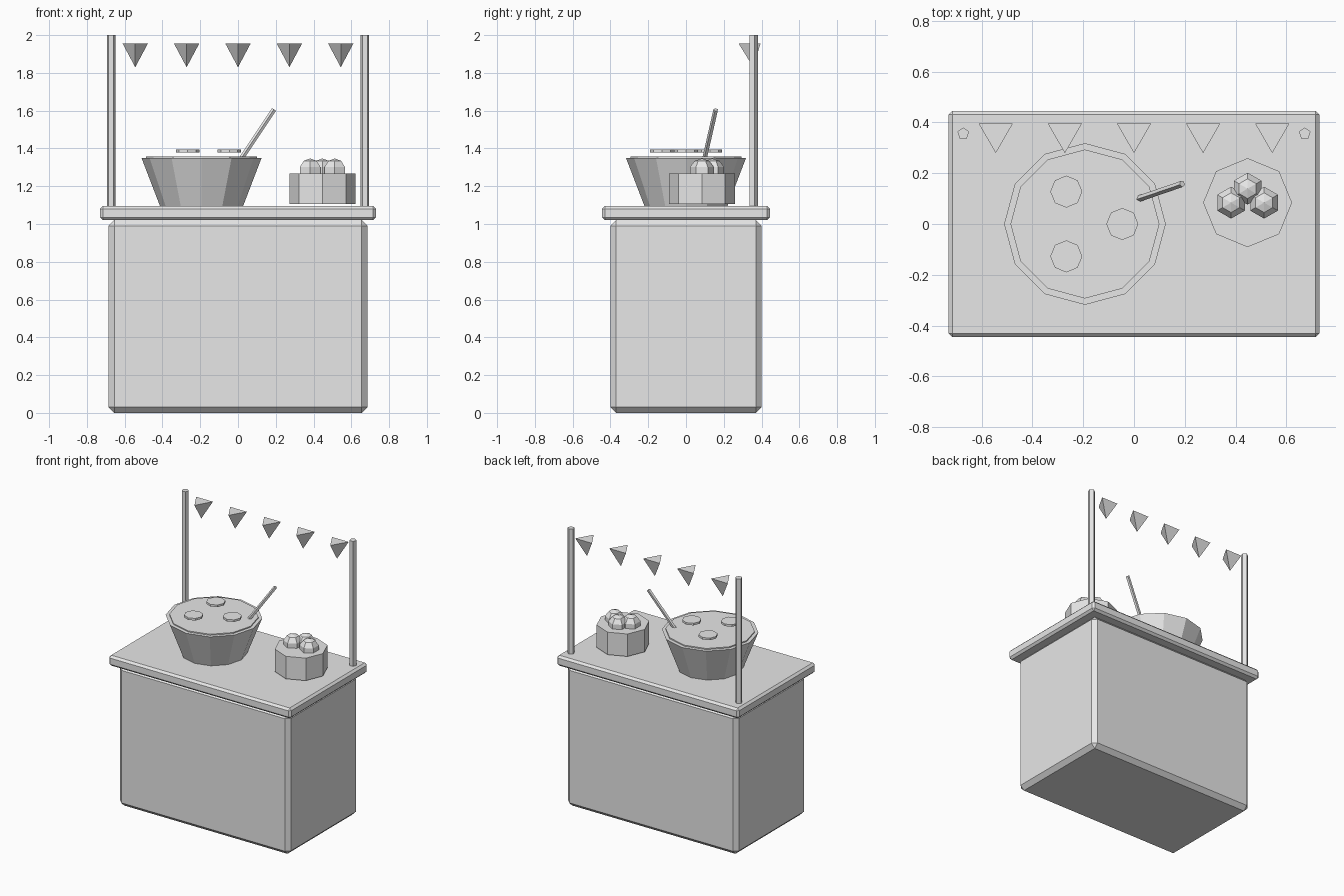
import bpy
import math
from mathutils import Vector

old = bpy.data.objects.get("Cube")
if old:
    bpy.data.objects.remove(old, do_unlink=True)

grey = bpy.data.materials.new("plain grey")
grey.use_nodes = True
GREY = (0.8, 0.8, 0.8, 1)
grey.diffuse_color = GREY
grey.node_tree.nodes["Principled BSDF"].inputs["Base Color"].default_value = GREY


def finish(name):
    obj = bpy.context.object
    obj.name = name
    obj.data.materials.append(grey)
    return obj


def box(name, size, z0, bevel):
    """Chamfered box centred on the origin, resting at z0."""
    bpy.ops.mesh.primitive_cube_add(size=1, location=(0, 0, z0 + size[2] / 2))
    obj = finish(name)
    obj.scale = size
    bpy.ops.object.transform_apply(location=False, rotation=False, scale=True)
    mod = obj.modifiers.new("Chamfer", "BEVEL")
    mod.width = bevel
    mod.segments = 1
    return obj


def cone(name, sides, r0, r1, x, y, z0, z1, turn=0.0):
    """Upright prism, cone or frustum between two heights."""
    bpy.ops.mesh.primitive_cone_add(
        vertices=sides, radius1=r0, radius2=r1, depth=z1 - z0,
        location=(x, y, (z0 + z1) / 2), rotation=(0, 0, turn))
    return finish(name)


# Counter
box("counter_body", (1.37, 0.8, 1.02), 0, 0.03)
box("counter_top", (1.46, 0.89, 0.075), 1.02, 0.015)

# Poles and pennants
BACK = 0.356
for side, x in (("left", 0.672), ("right", -0.672)):
    cone(side + "_pole", 5, 0.024, 0.024, x, BACK, 1.08, 2.0)
for i in range(5):
    cone(f"pennant_{i + 1}", 3, 0, 0.077, (i - 2) * 0.272, BACK,
         1.83, 1.955, math.pi)

# Pot with its filling and floating slices
POT = -0.193
cone("pot", 12, 0.22, 0.318, POT, 0, 1.095, 1.35)
cone("soup", 12, 0.293, 0.293, POT, 0, 1.33, 1.358)
for i in range(3):
    a = i * math.tau / 3
    cone(f"soup_slice_{i + 1}", 8, 0.063, 0.063, POT + 0.147 * math.cos(a),
         0.147 * math.sin(a), 1.379, 1.394)

# Leaning ladle handle
low, high = Vector((0.0, 0.093, 1.32)), Vector((0.19, 0.158, 1.605))
axis = high - low
bpy.ops.mesh.primitive_cylinder_add(
    vertices=5, radius=0.013, depth=axis.length, location=(low + high) / 2,
    rotation=axis.to_track_quat("Z", "Y").to_euler())
finish("ladle_handle")

# Basket with three round buns
BX, BY = 0.447, 0.084
cone("basket", 8, 0.175, 0.175, BX, BY, 1.105, 1.268)
for i, (dx, dy) in enumerate(((-0.065, 0), (0, 0.055), (0.065, 0))):
    bpy.ops.mesh.primitive_uv_sphere_add(
        segments=6, ring_count=5, radius=0.066,
        location=(BX + dx, BY + dy, 1.281))
    finish(f"bun_{i + 1}")
